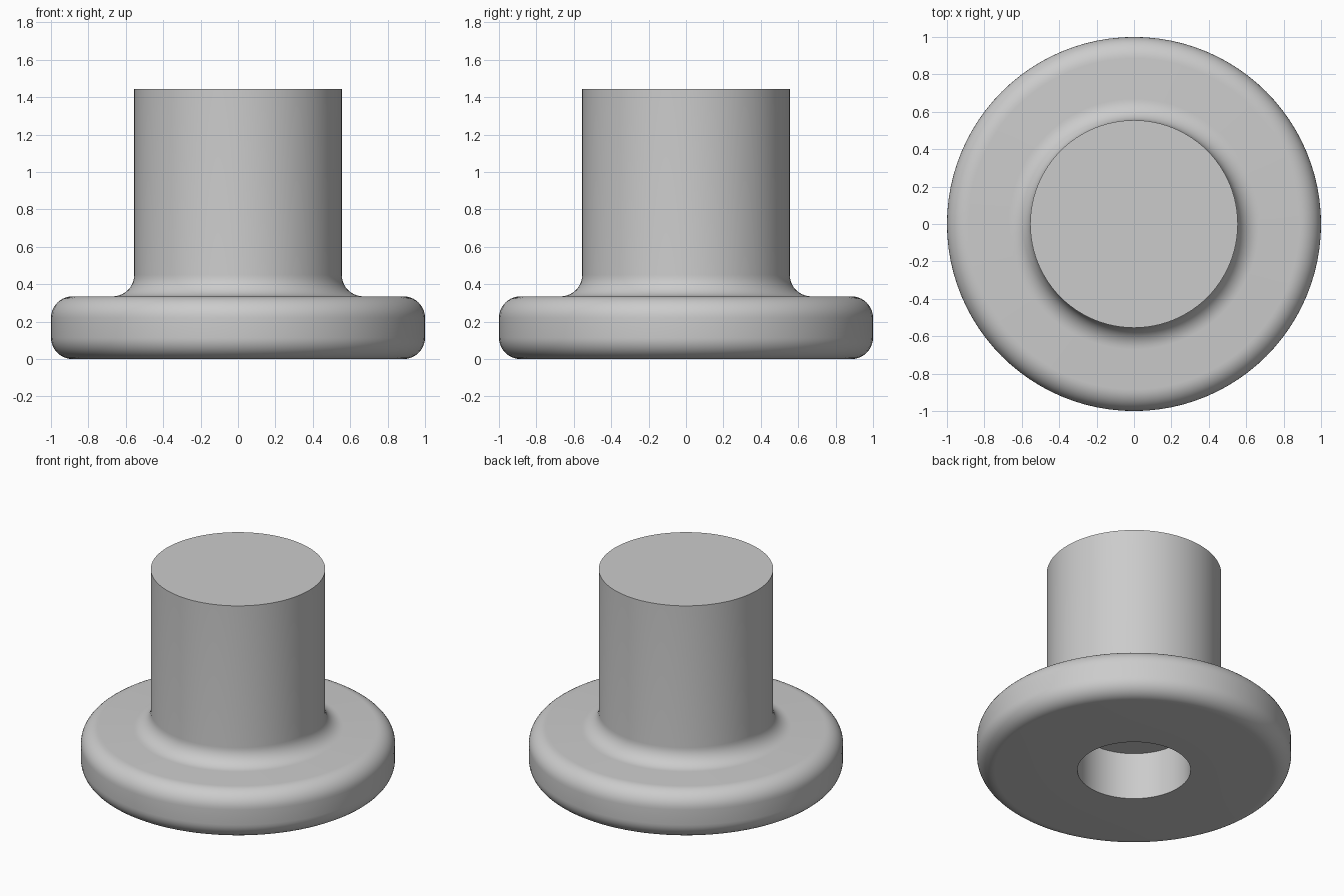
import bpy, bmesh
from math import cos, sin, pi, radians
from mathutils import Vector

cube = bpy.data.objects.get("Cube")
if cube:
    bpy.data.objects.remove(cube, do_unlink=True)

FLANGE_R, FLANGE_H = 1.0, 0.335
STEM_R, TOP = 0.555, 1.445
HOLE_R, HOLE_H = 0.36, 0.33
FILLET, SEGMENTS = 0.115, 96

grey = bpy.data.materials.new("plain grey")
grey.use_nodes = True
grey.diffuse_color = (0.6, 0.6, 0.6, 1)
grey.node_tree.nodes["Principled BSDF"].inputs["Base Color"].default_value = (0.6, 0.6, 0.6, 1)


def arc(cx, cz, start, end, steps=10):
    """Quarter round in the radius/height plane, angles in degrees."""
    angles = [radians(start + (end - start) * i / steps) for i in range(steps + 1)]
    return [(cx + FILLET * cos(a), cz + FILLET * sin(a)) for a in angles]


def lathe(name, profile):
    """Revolve a profile that starts and ends on the z axis."""
    bm = bmesh.new()
    verts = [bm.verts.new((r, 0, z)) for r, z in profile]
    edges = [bm.edges.new(pair) for pair in zip(verts, verts[1:])]
    bmesh.ops.spin(bm, geom=verts + edges, cent=(0, 0, 0), axis=(0, 0, 1),
                   angle=2 * pi, steps=SEGMENTS)
    bmesh.ops.remove_doubles(bm, verts=bm.verts, dist=1e-4)
    bmesh.ops.recalc_face_normals(bm, faces=bm.faces)
    mesh = bpy.data.meshes.new(name)
    bm.to_mesh(mesh)
    bm.free()
    mesh.materials.append(grey)
    obj = bpy.data.objects.new(name, mesh)
    bpy.context.collection.objects.link(obj)
    bpy.context.view_layer.objects.active = obj
    obj.select_set(True)
    bpy.ops.object.shade_smooth_by_angle(angle=radians(30))
    obj.select_set(False)
    return obj


# Blind hole, rounded flange, filleted neck and flat-topped stem in one section
section = [(0, HOLE_H), (HOLE_R, HOLE_H), (HOLE_R, 0)]
section += arc(FLANGE_R - FILLET, FILLET, -90, 0)
section += arc(FLANGE_R - FILLET, FLANGE_H - FILLET, 0, 90)
section += arc(STEM_R + FILLET, FLANGE_H + FILLET, 270, 180)
section += [(STEM_R, TOP), (0, TOP)]
lathe("flanged_stem", section)
